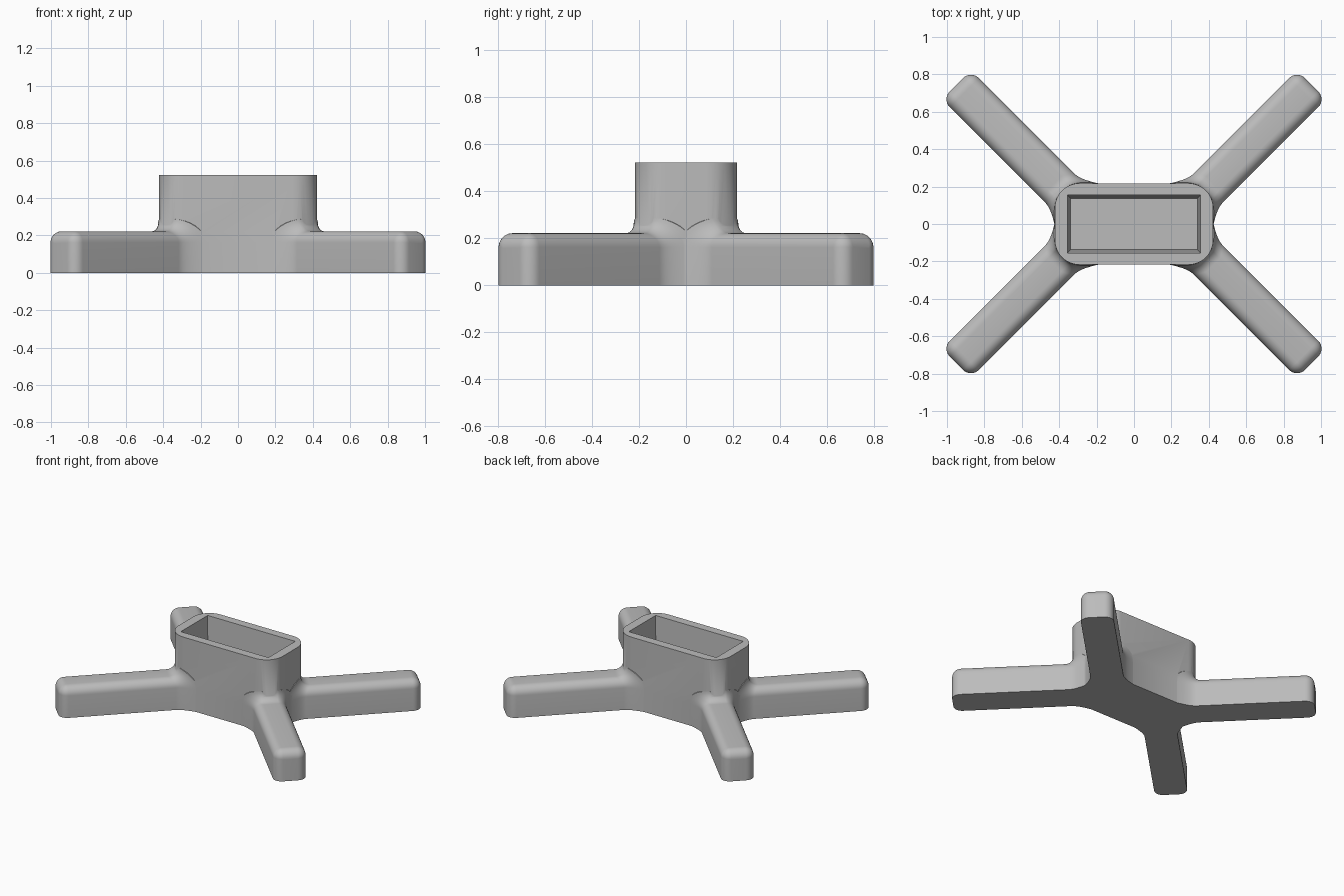
import bpy, bmesh, math
from mathutils import Vector

if "Cube" in bpy.data.objects:
    bpy.data.objects.remove(bpy.data.objects["Cube"], do_unlink=True)

grey = bpy.data.materials.new("light grey")
grey.use_nodes = True
COLOR = (0.5, 0.5, 0.5, 1)
grey.diffuse_color = COLOR
grey.node_tree.nodes["Principled BSDF"].inputs["Base Color"].default_value = COLOR


def loft(name, rings):
    """Closed solid through rings with equal point counts."""
    bm = bmesh.new()
    loops = [[bm.verts.new(p) for p in ring] for ring in rings]
    n = len(loops[0])
    for a, b in zip(loops, loops[1:]):
        for i in range(n):
            j = (i + 1) % n
            bm.faces.new((a[i], a[j], b[j], b[i]))
    bm.faces.new(loops[0][::-1])
    bm.faces.new(loops[-1])
    bmesh.ops.recalc_face_normals(bm, faces=bm.faces)
    mesh = bpy.data.meshes.new(name)
    bm.to_mesh(mesh)
    bm.free()
    obj = bpy.data.objects.new(name, mesh)
    bpy.context.collection.objects.link(obj)
    mesh.materials.append(grey)
    return obj


def rounded_rect(hx, hy, r, z, steps=10):
    pts = []
    for k, (sx, sy) in enumerate([(1, 1), (-1, 1), (-1, -1), (1, -1)]):
        for i in range(steps + 1):
            a = math.pi / 2 * (k + i / steps)
            pts.append((sx * (hx - r) + r * math.cos(a),
                        sy * (hy - r) + r * math.sin(a), z))
    return pts


HALF, TOP, ROUND = 0.11, 0.222, 0.06   # leg section
FILLET, ROOT, TIP = 0.065, 0.255, 1.053  # distances along the leg
AXIS_X = 0.205


def section(grow, side_inset=0.0, drop=0.0):
    """Arch-shaped leg section as (offset, height) pairs."""
    w, h, r = HALF + grow - side_inset, TOP + grow - drop, ROUND + grow
    r = max(r - max(side_inset, drop), 0.003)
    arc = [(w - r + r * math.cos(a), h - r + r * math.sin(a))
           for a in (math.pi / 2 * i / 8 for i in range(9))]
    right = [(w, 0)] + arc
    return right + [(-o, z) for o, z in reversed(right)]


def leg(name, sx, sy):
    def place(sec, s, bow):
        ring = []
        for o, z in sec:
            along = s - bow * o * o
            ring.append(Vector((sx * (AXIS_X + (along + o) / math.sqrt(2)),
                                sy * (along - o) / math.sqrt(2), z)))
        return ring

    # hidden root, then the concave flare
    rings = [place(section(FILLET), 0.12, 0)]
    for i in range(9):
        a = math.pi / 2 * i / 8
        rings.append(place(section(FILLET * (1 - math.sin(a))),
                           ROOT + FILLET * (1 - math.cos(a)), 4.2))
    # rounded tip
    for i in range(9):
        a = math.pi / 2 * i / 8
        inset = ROUND * (1 - math.cos(a))
        rings.append(place(section(0, inset, inset),
                           TIP - ROUND * (1 - math.sin(a)), 0))
    return loft(name, rings)


def boolean(obj, other, operation):
    mod = obj.modifiers.new(operation.lower(), 'BOOLEAN')
    mod.operation, mod.object, mod.solver = operation, other, 'EXACT'
    bpy.context.view_layer.objects.active = obj
    bpy.ops.object.modifier_apply(modifier=mod.name)
    bpy.data.objects.remove(other, do_unlink=True)


# Socket block with four splayed legs merged into it
body = loft("socket_base", [rounded_rect(0.423, 0.217, 0.13, z) for z in (0, 0.522)])
for fy, sy in (("front", -1), ("back", 1)):
    for fx, sx in (("left", 1), ("right", -1)):
        boolean(body, leg(f"{fy}_{fx}_leg", sx, sy), 'UNION')

# Rectangular tapered pocket in the top
pocket = loft("pocket_cutter", [
    [(x * hx, y * hy, z) for x, y in ((1, 1), (-1, 1), (-1, -1), (1, -1))]
    for hx, hy, z in ((0.34, 0.137, 0.1), (0.356, 0.156, 0.53))])
pocket.hide_render = True
boolean(body, pocket, 'DIFFERENCE')

bpy.ops.object.select_all(action='DESELECT')
body.select_set(True)
bpy.context.view_layer.objects.active = body
bpy.ops.object.shade_smooth_by_angle(angle=math.radians(32))
